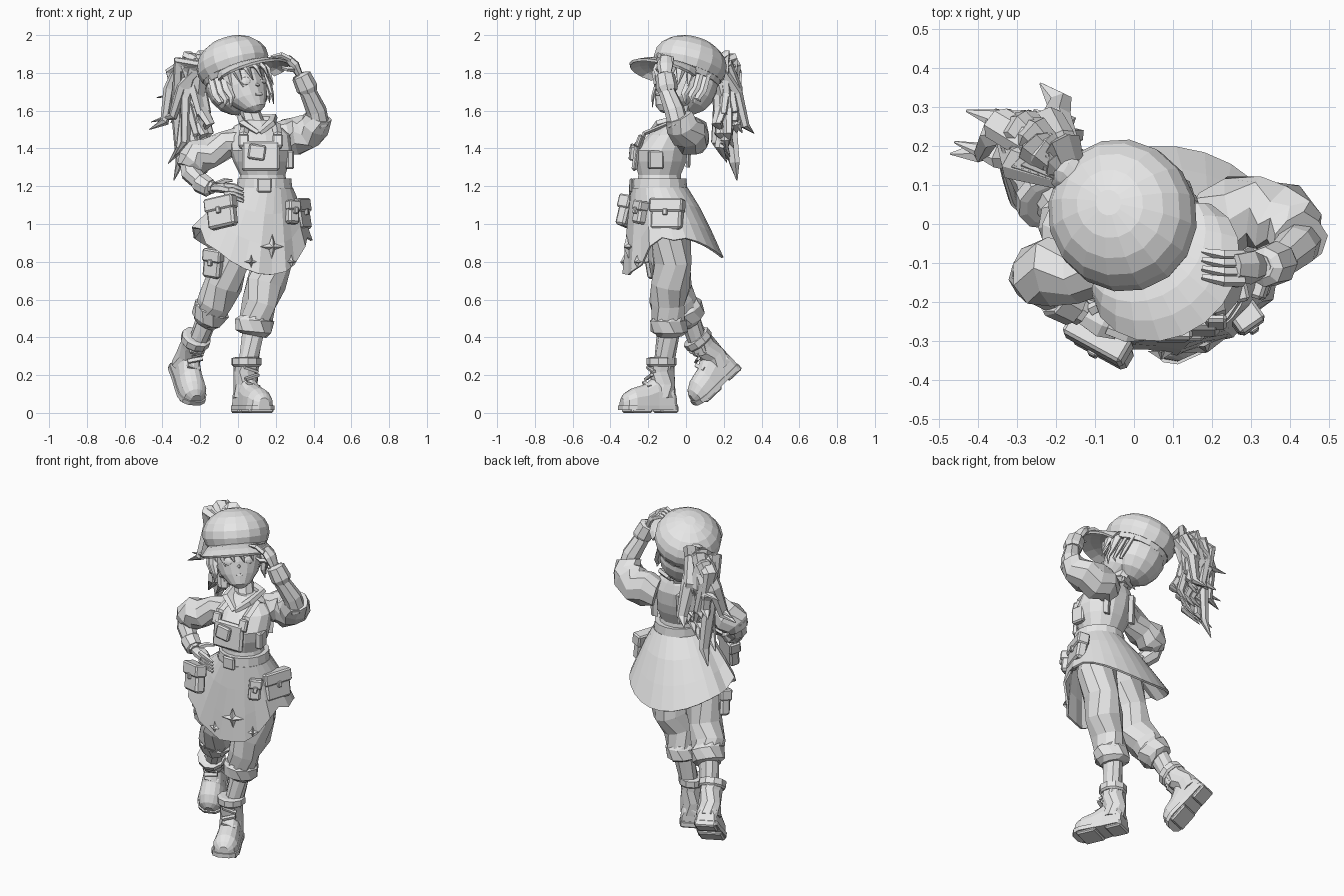
import bpy, bmesh, random
from math import sin, cos, pi, radians, sqrt
from mathutils import Vector, Matrix, Euler

random.seed(4)
if "Cube" in bpy.data.objects:
    bpy.data.objects.remove(bpy.data.objects["Cube"])
grey = bpy.data.materials.new("plain_grey")
grey.use_nodes = True
grey.diffuse_color = (.8, .8, .8, 1)
grey.node_tree.nodes["Principled BSDF"].inputs["Base Color"].default_value = (.8, .8, .8, 1)
WORLD = Matrix.Identity(4)

def place(loc, rot=(0, 0, 0)):
    return Matrix.Translation(loc) @ Euler(rot).to_matrix().to_4x4()

def finish(name, bm, mat=WORLD, thick=0, bevel=0):
    bmesh.ops.recalc_face_normals(bm, faces=bm.faces)
    bmesh.ops.transform(bm, matrix=mat, verts=bm.verts)
    mesh = bpy.data.meshes.new(name)
    bm.to_mesh(mesh)
    bm.free()
    mesh.materials.append(grey)
    ob = bpy.data.objects.new(name, mesh)
    bpy.context.scene.collection.objects.link(ob)
    if thick:
        mod = ob.modifiers.new("thickness", "SOLIDIFY")
        mod.thickness, mod.offset = thick, 0
    if bevel:
        ob.modifiers.new("bevel", "BEVEL").width = bevel

def skin(name, rings, closed=True, cap=True, **kw):
    """Bridge a list of point rings into one surface."""
    bm = bmesh.new()
    rows = [[bm.verts.new(p) for p in ring] for ring in rings]
    n = len(rows[0])
    for a, b in zip(rows, rows[1:]):
        for i in range(n if closed else n - 1):
            j = (i + 1) % n
            bm.faces.new((a[i], a[j], b[j], b[i]))
    if cap and closed:
        bm.faces.new(rows[0])
        bm.faces.new(rows[-1])
    finish(name, bm, **kw)

def loft(name, rings, n=14, **kw):
    """Stack of level ellipses: x, y, z, half width, half depth."""
    skin(name, [[(x + rx * cos(2 * pi * i / n), y + ry * sin(2 * pi * i / n), z)
                 for i in range(n)] for x, y, z, rx, ry in rings], **kw)

def tube(name, pts, n=9, flat=1, fold=0, **kw):
    """Tube along points x, y, z, radius; fold adds cloth creases."""
    path = [Vector(p[:3]) for p in pts]
    rings, quat, last = [], None, None
    for k, c in enumerate(path):
        t = (path[min(k + 1, len(path) - 1)] - path[max(k - 1, 0)]).normalized()
        quat = last.rotation_difference(t) @ quat if last else t.to_track_quat("Z", "Y")
        last = t
        ring = []
        for i in range(n):
            r = pts[k][3] * (1 + random.uniform(-fold, fold))
            a = 2 * pi * (i + .5 * (k % 2) * (fold > 0)) / n
            ring.append(c + quat @ Vector((r * cos(a), r * flat * sin(a), 0)))
        rings.append(ring)
    skin(name, rings, **kw)

def box(name, size, mat, bevel=.008):
    bm = bmesh.new()
    bmesh.ops.create_cube(bm, size=1)
    bmesh.ops.scale(bm, vec=size, verts=bm.verts)
    finish(name, bm, mat, bevel=bevel)

def ball(name, size, mat, u=14, v=8):
    bm = bmesh.new()
    bmesh.ops.create_uvsphere(bm, u_segments=u, v_segments=v, radius=1)
    bmesh.ops.scale(bm, vec=size, verts=bm.verts)
    finish(name, bm, mat)

# Head and cap, built in their own tilted and turned frame
HEAD = place((0, -.005, 1.745), (-.24, -.27, 0)) @ Matrix.Rotation(.68, 4, "Z")
loft("head", [(0, -.09, -.195, .02, .02), (0, -.075, -.17, .06, .06), (0, -.045, -.11, .108, .1),
              (0, -.02, -.04, .135, .135), (0, 0, .04, .145, .155), (0, 0, .1, .13, .14)], 16, mat=HEAD)
ball("back_hair", (.155, .145, .165), HEAD @ place((0, .035, .005)))
loft("cap_crown", [(0, 0, .112 + .142 * sin(t), .19 * cos(t), .205 * cos(t))
                   for t in (-.4, -.1, .2, .5, .8, 1.1, 1.4)], 16, mat=HEAD)
loft("cap_band", [(0, 0, .03, .165, .175), (0, 0, .085, .18, .193)], 18, mat=HEAD)
visor = []
for k in range(4):
    angles = [radians(-66 + 11 * i) for i in range(13)]
    reach = [.17 + k / 3 * (.01 + .15 * max(0, cos(a * 1.3)) ** .7) for a in angles]
    visor.append([(r * sin(a), -r * cos(a), .06 - .05 * (k / 3) ** 2 - .015 * sin(a) ** 2) for a, r in zip(angles, reach)])
skin("cap_visor", visor, closed=False, mat=HEAD, thick=.014)
tube("nose", [(0, -.14, -.06, .014), (0, -.172, -.075, .003)], 4, mat=HEAD)
box("mouth", (.04, .008, .012), HEAD @ place((0, -.145, -.115)), 0)
for side, label in ((1, "left"), (-1, "right")):
    ball(label + "_eye", (.03, .008, .022), HEAD @ place((.06 * side, -.14, -.035), (0, 0, .4 * side)), 8, 6)
    for k in range(3):
        x, y = side * (.135 + .008 * k), -.065 + .04 * k
        tube(label + "_side_lock", [(x, y, .05, .022), (x * 1.06, y - .01, -.05, .026), (x, y - .02, -.1, .018),
                                    (x * 1.06, y, -.15 + .02 * k, .003)], 5, .5, mat=HEAD)
for k in range(7):
    a = radians(-60 + 20 * k)
    tube("fringe_lock", [(.15 * sin(a), -.16 * cos(a), .06, .03), (.165 * sin(a + .08), -.175 * cos(a), .02, .028),
         (.16 * sin(a + .2), -.17 * cos(a), -.03 - .03 * abs(sin(a)) - .015 * (k % 2), .003)], 5, .5, mat=HEAD)
tube("neck", [(.1, -.07, 1.48, .06), (.05, -.02, 1.64, .05)], 8)

# Ponytail: many tapered locks arching from one tie
rnd = random.uniform
tips = [(-.34, .27, 1.23), (-.47, .18, 1.5), (-.43, .29, 1.67), (-.24, .36, 1.48), (-.37, .24, 1.32), (-.46, .21, 1.54)]
tips += [(rnd(-.36, -.18), rnd(.18, .3), rnd(1.32, 1.58)) for k in range(24)]
for tip in map(Vector, tips):
    crest = Vector((rnd(-.31, -.18), rnd(.14, .25), rnd(1.82, 1.9)))
    mid = crest.lerp(tip, .45) + Vector((rnd(-.04, .02), rnd(-.01, .03), .02))
    low = crest.lerp(tip, .8) + Vector((rnd(.01, .06), rnd(-.04, .01), -.03))
    tube("ponytail_lock", [(-.15, .11, 1.83, .03), (*crest, .048), (*mid, .045), (*low, .033), (*tip, .003)], 6, .65)
ball("hair_tie", (.06, .06, .045), place((-.17, .13, 1.84), (.5, -.6, 0)), 10, 6)

# Torso, bib and straps
loft("torso", [(.14, -.14, 1.15, .14, .13), (.13, -.14, 1.26, .12, .115), (.125, -.135, 1.33, .15, .14),
               (.12, -.13, 1.39, .165, .15), (.11, -.09, 1.47, .165, .115), (.1, -.07, 1.52, .12, .08),
               (.1, -.06, 1.55, .06, .06)])
box("bib", (.2, .03, .16), place((.12, -.265, 1.36), (-.12, 0, 0)), .012)
box("bib_pocket", (.09, .03, .08), place((.1, -.285, 1.38), (-.1, .15, 0)))
box("left_chest_pouch", (.04, .08, .1), place((.27, -.16, 1.34), (0, 0, .2)))
for side, label in ((1, "left"), (-1, "right")):
    x = .12 + .09 * side
    tube(label + "_strap", [(x, -.25, 1.4, .024), (x, -.22, 1.48, .024), (x - .01 * side, -.1, 1.53, .024),
                            (x, .02, 1.47, .024), (x, .01, 1.3, .024)], 4, .5)
    box(label + "_strap_buckle", (.055, .025, .07), place((x, -.25, 1.44), (-.35, 0, 0)))
    tube(label + "_collar", [(.11, -.18, 1.48, .025), (.1 + .07 * side, -.14, 1.53, .035),
                             (.1 + .085 * side, -.03, 1.56, .03), (.1, .01, 1.56, .025)], 5, .6)

# Belt and flared skirt with a long off-centre front and rounded back
loft("belt", [(.14, -.14, 1.17, .15, .148), (.14, -.14, 1.24, .142, .142)], 16)
box("belt_buckle", (.08, .02, .075), place((.14, -.29, 1.205)))
skirt = []
for t in (0, .3, .65, 1):
    ring, g = [], t ** .85
    for a in [2 * pi * i / 26 for i in range(26)]:
        s, front = sin(a), min(0, sin(a - .3))
        hem = .93 - .2 * front ** 2 - .11 * max(0, s) ** 2 + (.05 if -.5 < s < -.1 else 0)
        pleat = 1 + (.03 * t * cos(13 * a) if s < .2 else 0)
        ring.append((.14 - .07 * g + (.145 + .165 * g) * pleat * cos(a),
                     -.14 + .075 * g + (.145 + .115 * g) * pleat * s, 1.19 * (1 - t) + hem * t))
    skirt.append(ring)
skin("skirt", skirt, cap=False, thick=.012)
for x, z, r in ((.18, .88, .065), (.07, .8, .036), (.28, .8, .036)):
    ring = [(r * (.35 if i % 2 else 1) * cos(i * pi / 4), 0, r * (.35 if i % 2 else 1) * sin(i * pi / 4)) for i in range(8)]
    y = -.065 - .26 * sqrt(1 - ((x - .07) / .31) ** 2)
    skin("apron_star", [ring, [(p * .05, -.022, q * .05) for p, _, q in ring]], mat=place((x, y, z), (.08, 0, (x - .07) * 3)))

def pouch(name, w, h, mat):
    box(name, (w, .06, h), mat, .012)
    box(name + "_flap", (w * 1.08, .07, h * .45), mat @ place((0, -.004, h * .3)))
    box(name + "_clasp", (.025, .02, .035), mat @ place((0, -.037, h * .06)), .004)

pouch("right_pouch", .16, .16, place((-.085, -.3, 1.06), (-.15, -.2, -.5)))
pouch("left_pouch", .17, .16, place((.33, -.1, 1.05), (-.15, 0, 1.25)))
pouch("small_front_pouch", .07, .12, place((.285, -.24, 1.06), (-.15, .1, .6)))
pouch("thigh_pocket", .1, .15, place((-.13, -.17, .79), (.1, .15, -.5)))

# Trousers, cuffs and shins
for name, pts in {
        "left_trouser": [(.18, -.09, 1.1, .11), (.2, -.08, .95, .11), (.18, -.07, .8, .106), (.15, -.08, .68, .107),
                         (.115, -.1, .58, .092), (.09, -.09, .48, .09)],
        "right_trouser": [(.08, -.08, 1.1, .11), (.01, -.08, .95, .11), (-.04, -.1, .82, .105), (-.08, -.08, .68, .1),
                          (-.12, -.04, .59, .1), (-.15, 0, .52, .085)],
        "left_cuff": [(.09, -.09, .51, .085), (.088, -.09, .49, .1), (.084, -.09, .43, .098), (.08, -.09, .41, .07)],
        "right_cuff": [(-.13, -.02, .57, .085), (-.14, -.01, .555, .1), (-.165, .01, .5, .092), (-.175, .02, .485, .07)],
        "left_shin": [(.085, -.09, .46, .06), (.05, -.12, .24, .052)],
        "right_shin": [(-.15, 0, .54, .06), (-.23, .085, .32, .05)]}.items():
    tube(name, pts, 10, fold=.06)

def boot(label, mat):
    """Boot with toe toward -y and sole at local zero."""
    tube(label + "_boot_shaft", [(0, .005, .08, .073), (0, .01, .15, .066), (0, .005, .22, .067), (0, 0, .28, .072)],
         10, fold=.05, mat=mat)
    tube(label + "_boot_collar", [(0, 0, .245, .07), (0, 0, .255, .08), (0, 0, .29, .08), (0, 0, .295, .06)], 10, mat=mat)
    foot = [(.07, .05, .08), (.05, .062, .13), (-.04, .064, .16), (-.1, .07, .12), (-.17, .074, .1), (-.21, .06, .075), (-.23, .03, .05)]
    skin(label + "_boot_foot", [[(w * cos(pi * i / 8), y, .03 + h * max(0, sin(pi * i / 8)) ** .7) for i in range(9)]
                                for y, w, h in foot], mat=mat)
    outline = [(s * w * 1.08, y * 1.03) for s, rows in ((1, foot), (-1, foot[::-1])) for y, w, _ in rows]
    skin(label + "_boot_sole", [[(x, y, z) for x, y in outline] for z in (.015, .04)], mat=mat)
    box(label + "_boot_heel", (.12, .1, .04), mat @ place((0, .025, .02)))
    box(label + "_boot_tread", (.14, .12, .03), mat @ place((0, -.14, .015)))
    for k in range(3):
        box(label + "_boot_lace", (.08, .02, .014), mat @ place((0, -.085 + .012 * k, .15 + .04 * k), (.3, .3 * (-1) ** k, 0)), 0)

boot("left", place((.045, -.13, 0), (0, 0, .42)))
boot("right", place((-.3, .225, .185), (.72, .03, .4)))

# Arms: rolled sleeves, forearms, wrist bands and hands
tube("left_sleeve", [(.19, .01, 1.45, .08), (.25, .03, 1.465, .097), (.31, .03, 1.465, .102), (.37, .01, 1.485, .097),
                     (.41, -.02, 1.52, .085), (.425, -.04, 1.57, .07)], 9, fold=.1)
tube("right_sleeve", [(.01, -.09, 1.44, .08), (-.07, -.11, 1.415, .075), (-.15, -.12, 1.375, .08), (-.21, -.12, 1.355, .093),
                      (-.25, -.13, 1.32, .085), (-.265, -.14, 1.29, .06)], 9, fold=.1)
for name, pts in {
        "left_forearm": [(.43, -.04, 1.52, .055), (.415, -.06, 1.6, .055), (.37, -.1, 1.7, .045), (.32, -.11, 1.79, .034)],
        "left_wrist_band": [(.37, -.095, 1.7, .05), (.365, -.1, 1.72, .058), (.335, -.11, 1.785, .052), (.33, -.11, 1.795, .03)],
        "right_forearm": [(-.26, -.12, 1.35, .055), (-.25, -.15, 1.27, .055), (-.19, -.19, 1.21, .045), (-.13, -.23, 1.19, .034)],
        "right_wrist_band": [(-.21, -.18, 1.23, .05), (-.2, -.185, 1.22, .057), (-.15, -.215, 1.19, .05), (-.14, -.22, 1.19, .03)]}.items():
    tube(name, pts, 8)
tube("left_palm", [(.325, -.11, 1.79, .032), (.3, -.11, 1.84, .045), (.26, -.11, 1.88, .035)], 7, .6)
tube("right_palm", [(-.14, -.22, 1.19, .032), (-.08, -.25, 1.19, .045), (-.04, -.265, 1.18, .035)], 7, .6)
for k in range(4):
    y, z = -.145 + .022 * k, 1.89 - .006 * k
    tube("left_finger", [(.28, y, z - .02, .015), (.23, y, z + .005, .015), (.175, y + .01, z - .005, .008)], 5)
    z = 1.205 - .02 * k
    tube("right_finger", [(-.07, -.27, z, .015), (-.02, -.29, z - .004, .015), (.03, -.29, z - .025, .008)], 5)
tube("left_thumb", [(.31, -.12, 1.82, .017), (.26, -.15, 1.82, .014), (.23, -.15, 1.83, .007)], 5)
tube("right_thumb", [(-.11, -.22, 1.21, .017), (-.07, -.2, 1.23, .014), (-.03, -.19, 1.23, .007)], 5)
